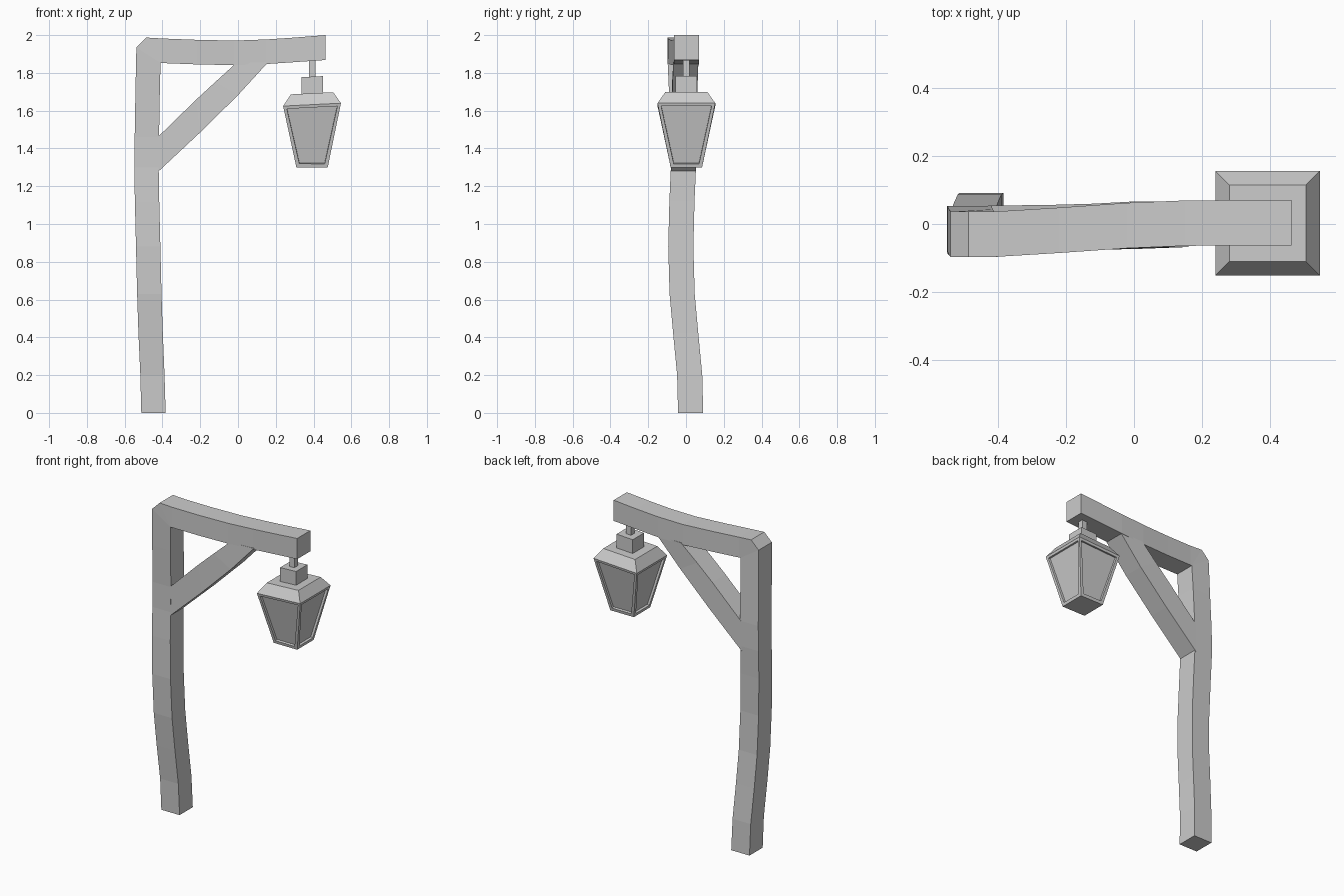
import bpy, bmesh

if "Cube" in bpy.data.objects:
    bpy.data.objects.remove(bpy.data.objects["Cube"])

grey = bpy.data.materials.new("plain grey")
grey.diffuse_color = (0.6, 0.6, 0.6, 1)
grey.use_nodes = True
grey.node_tree.nodes["Principled BSDF"].inputs["Base Color"].default_value = grey.diffuse_color


def finish(name, bm):
    bmesh.ops.remove_doubles(bm, verts=bm.verts, dist=0.0005)
    bmesh.ops.recalc_face_normals(bm, faces=bm.faces)
    me = bpy.data.meshes.new(name)
    bm.to_mesh(me)
    bm.free()
    me.materials.append(grey)
    ob = bpy.data.objects.new(name, me)
    bpy.context.collection.objects.link(ob)
    return ob


def loft(rings):
    """Skin a list of four-cornered rings and cap both ends."""
    bm = bmesh.new()
    vs = [[bm.verts.new(p) for p in r] for r in rings]
    sides = []
    for a, b in zip(vs, vs[1:]):
        sides.append([bm.faces.new((a[i], a[(i + 1) % 4], b[(i + 1) % 4], b[i]))
                      for i in range(4)])
    bm.faces.new(vs[0][::-1])
    bm.faces.new(vs[-1])
    return bm, sides


def timber(name, stations):
    """Each station: outer x, z, inner x, z, and the front y (timber is W deep)."""
    W = 0.133
    return finish(name, loft([[(ox, y, oz), (ix, y, iz), (ix, y + W, iz), (ox, y + W, oz)]
                              for ox, oz, ix, iz, y in stations])[0])


# Bent post, chamfered corner and drooping arm in one sweep
timber("post_and_arm", [
    (-0.512, 0.0, -0.383, 0.0, -0.042),
    (-0.517, 0.2, -0.389, 0.2, -0.047),
    (-0.527, 0.42, -0.398, 0.42, -0.068),
    (-0.534, 0.63, -0.405, 0.63, -0.087),
    (-0.540, 0.88, -0.411, 0.88, -0.094),
    (-0.546, 1.12, -0.417, 1.12, -0.088),
    (-0.549, 1.30, -0.420, 1.30, -0.080),
    (-0.547, 1.46, -0.418, 1.46, -0.080),
    (-0.543, 1.70, -0.414, 1.70, -0.090),
    (-0.538, 1.935, -0.410, 1.853, -0.097),
    (-0.485, 1.987, -0.410, 1.853, -0.097),
    (-0.40, 1.982, -0.40, 1.852, -0.096),
    (-0.22, 1.975, -0.22, 1.845, -0.085),
    (-0.02, 1.971, -0.02, 1.841, -0.071),
    (0.15, 1.977, 0.15, 1.847, -0.064),
    (0.30, 1.987, 0.30, 1.857, -0.063),
    (0.462, 2.0, 0.462, 1.868, -0.063),
])

# Diagonal brace, ends sunk slightly into the post and arm
timber("brace", [
    (-0.43, 1.455, -0.43, 1.27, -0.0795),
    (-0.225, 1.655, -0.20, 1.485, -0.0765),
    (-0.12, 1.752, 0.0, 1.682, -0.0735),
    (-0.01, 1.852, 0.16, 1.857, -0.0675),
])

# Lantern
CX, CY = 0.392, 0.002


def square(h, z, tilt=0.0):
    return [(CX + sx * h, CY + sy * h, z + sx * h * tilt)
            for sx, sy in ((-1, -1), (1, -1), (1, 1), (-1, 1))]


finish("hanger_rod", loft([square(0.017, 1.77), square(0.017, 1.875)])[0])
finish("lantern_cap", loft([square(0.057, 1.68, 0.05), square(0.057, 1.78, 0.05)])[0])

# Lantern body and roof, with recessed panes on the four sloping sides
bm, sides = loft([square(0.083, 1.30), square(0.153, 1.632, 0.05), square(0.112, 1.692, 0.05)])
bmesh.ops.recalc_face_normals(bm, faces=bm.faces)
panes = sides[0]
bmesh.ops.inset_individual(bm, faces=panes, thickness=0.025, depth=0)
bmesh.ops.inset_individual(bm, faces=panes, thickness=0.001, depth=-0.014)
finish("lantern", bm)
